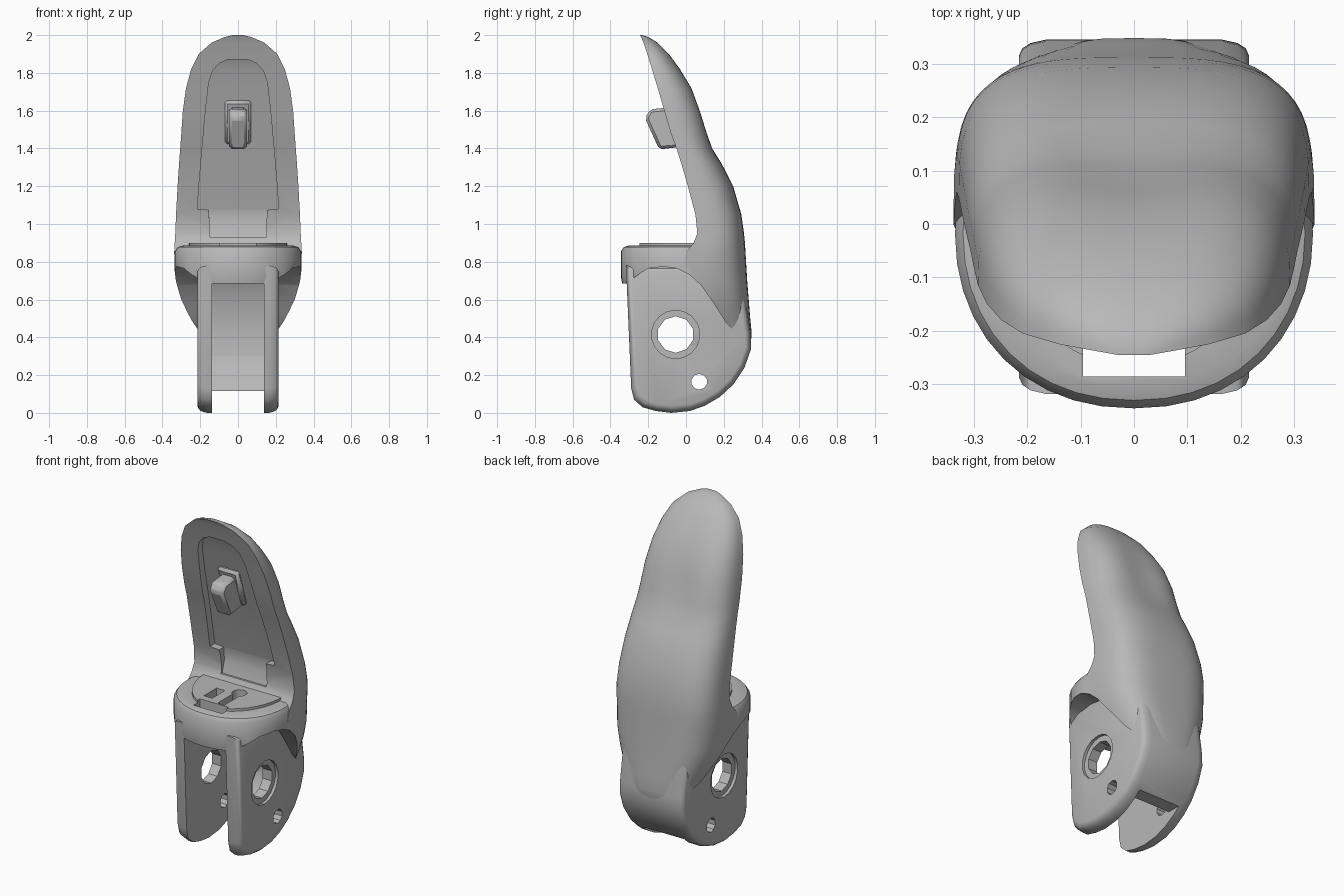
import bpy, bmesh, math
from mathutils import Matrix

if "Cube" in bpy.data.objects:
    bpy.data.objects.remove(bpy.data.objects["Cube"])

grey = bpy.data.materials.new("matte grey")
grey.use_nodes = True
grey.diffuse_color = (0.48, 0.48, 0.48, 1)
grey.node_tree.nodes["Principled BSDF"].inputs["Base Color"].default_value = grey.diffuse_color


def finish(bm, name):
    bmesh.ops.recalc_face_normals(bm, faces=bm.faces)
    mesh = bpy.data.meshes.new(name)
    bm.to_mesh(mesh)
    bm.free()
    mesh.materials.append(grey)
    obj = bpy.data.objects.new(name, mesh)
    bpy.context.collection.objects.link(obj)
    return obj


def loft(name, rings):
    """Skin closed rings of points and cap both ends."""
    bm = bmesh.new()
    loops = [[bm.verts.new(p) for p in ring] for ring in rings]
    n = len(loops[0])
    for a, b in zip(loops, loops[1:]):
        for i in range(n):
            j = (i + 1) % n
            bm.faces.new((a[i], a[j], b[j], b[i]))
    bm.faces.new(loops[0][::-1])
    bm.faces.new(loops[-1])
    return finish(bm, name)


def side_plate(name, outline, x0, x1):
    """Extrude a (y, z) outline from x0 to x1."""
    return loft(name, [[(x, y, z) for y, z in outline] for x in (x0, x1)])


def box(name, x0, x1, y0, y1, z0, z1):
    return side_plate(name, [(y0, z0), (y1, z0), (y1, z1), (y0, z1)], x0, x1)


def cylinder(name, radius, sides, x0, x1, y, z):
    turn = [math.tau * (i + 0.5) / sides for i in range(sides)]
    ring = [(y + radius * math.cos(a), z + radius * math.sin(a)) for a in turn]
    return side_plate(name, ring, x0, x1)


def volume(mesh):
    bm = bmesh.new()
    bm.from_mesh(mesh)
    result = bm.calc_volume(signed=True)
    bm.free()
    return result


def cut(cutter, *parts):
    """Subtract the cutter, using the first solver that gives a sound solid."""
    for part in parts:
        before = volume(part.data)
        for solver in ('EXACT', 'MANIFOLD', 'FLOAT'):
            mod = part.modifiers.new("cut", 'BOOLEAN')
            mod.operation, mod.solver, mod.object = 'DIFFERENCE', solver, cutter
            graph = bpy.context.evaluated_depsgraph_get()
            result = bpy.data.meshes.new_from_object(part.evaluated_get(graph))
            part.modifiers.remove(mod)
            if before * 0.3 < volume(result) < before * 0.9999:
                part.data = result
                break
    bpy.data.objects.remove(cutter)


def bevel(obj, width, angle):
    mod = obj.modifiers.new("round", 'BEVEL')
    mod.width, mod.segments = width, 1
    mod.limit_method, mod.angle_limit = 'ANGLE', math.radians(angle)


def power(value, p):
    return math.copysign(abs(value) ** p, value)


# Fingertip shell: height, half width, front y, back y
SHELL = [
    (0.30, 0.175, 0, 0.315), (0.36, 0.2, 0, 0.342), (0.42, 0.225, 0, 0.348),
    (0.5, 0.265, -0.02, 0.34), (0.6, 0.305, -0.02, 0.332), (0.7, 0.33, -0.02, 0.324),
    (0.85, 0.338, 0, 0.315),
    (0.9, 0.335, 0.04, 0.312), (0.95, 0.332, 0.06, 0.307), (1.05, 0.328, 0.05, 0.293),
    (1.2, 0.32, 0.01, 0.25), (1.32, 0.312, -0.025, 0.19), (1.4, 0.306, -0.05, 0.145),
    (1.48, 0.3, -0.08, 0.125), (1.6, 0.292, -0.115, 0.093), (1.72, 0.275, -0.15, 0.04),
    (1.82, 0.248, -0.18, -0.03), (1.9, 0.208, -0.205, -0.09), (1.96, 0.14, -0.225, -0.15),
    (1.99, 0.07, -0.238, -0.2), (2.0, 0.03, -0.245, -0.23)]


def front_y(z):
    for a, b in zip(SHELL, SHELL[1:]):
        if a[0] <= z <= b[0]:
            return a[2] + (b[2] - a[2]) * (z - a[0]) / (b[0] - a[0])


def shell_ring(z, w, front, back, steps=28):
    # squarer below, rounder towards the tip
    blend = min(max((z - 0.8) / 0.7, 0), 1)
    ring = []
    for i in range(steps + 1):
        a = math.pi * i / steps
        x = w * power(math.cos(a), 0.6 + 0.15 * blend)
        y = front + (back - front) * power(math.sin(a), 0.56 + 0.14 * blend)
        # shallow nail hollow on the back
        y -= 0.03 * math.exp(-(x / 0.14) ** 2 - ((z - 1.58) / 0.15) ** 2) * math.sin(a)
        ring.append((x, y, z))
    return ring


shell = loft("fingertip_shell", [shell_ring(*row) for row in SHELL])


# Round collar around the joint
def collar_ring(z, inset, steps=40):
    turn = [math.tau * i / steps for i in range(steps)]
    return [((0.335 - inset) * power(math.cos(a), 0.92),
             -0.018 + (0.327 - inset) * power(math.sin(a), 0.95), z) for a in turn]


collar = loft("collar", [collar_ring(0.68, 0.008), collar_ring(0.72, 0),
                         collar_ring(0.855, 0), collar_ring(0.877, 0.015),
                         collar_ring(0.885, 0.04)])

# Raised plate on the collar
plate = loft("collar_plate", [[(0.26 * math.cos(a), 0.06 + 0.33 * math.sin(a), z)
                               for a in [math.pi + math.pi * i / 20 for i in range(21)]]
                              for z in (0.86, 0.9)])

# Hinge fork with rounded outer edges
FORK = [(-0.318, 0.78), (-0.29, 0.13), (-0.275, 0.07), (-0.23, 0.03), (-0.16, 0.01),
        (-0.08, 0), (0.02, 0.01), (0.1, 0.038), (0.18, 0.085), (0.25, 0.15), (0.31, 0.24),
        (0.345, 0.34), (0.342, 0.42), (0.3, 0.7), (0.2, 0.78)]
edges = [(-0.215, 0.91), (-0.209, 0.95), (-0.194, 0.98), (-0.165, 1)]
edges += [(-x, s) for x, s in reversed(edges)]
fork = loft("hinge_fork", [[(x, 0.02 + (y - 0.02) * s, 0.42 + (z - 0.42) * s)
                            for y, z in FORK] for x, s in edges])

# Arched skirt openings on both sides
SKIRT = [(-0.5, 0.67), (-0.3, 0.67), (-0.27, 0.72), (-0.2, 0.765), (-0.12, 0.775),
         (-0.05, 0.765), (0.02, 0.73), (0.08, 0.675), (0.15, 0.575), (0.21, 0.48),
         (0.25, 0.435), (0.3, 0.41), (0.5, 0.41), (0.5, 0.1), (-0.5, 0.1)]
for s in (-1, 1):
    cut(side_plate("skirt_cutter", SKIRT, s * 0.205, s * 0.6), shell, collar)

# Slot between the fork arms, closed by the back wall
SLOT = [(-0.6, -0.1), (0.6, -0.1), (0.6, 0.115), (0.13, 0.115), (0.14, 0.145), (0.2, 0.2),
        (0.24, 0.29), (0.255, 0.42), (0.24, 0.6), (0.2, 0.685), (-0.6, 0.685)]
cut(side_plate("slot_cutter", SLOT, -0.138, 0.138), fork, shell, collar)

# Pin holes with shallow counterbores
cut(cylinder("pin_cutter", 0.097, 10, -0.5, 0.5, -0.055, 0.415), fork, shell)
cut(cylinder("small_pin_cutter", 0.042, 10, -0.5, 0.5, 0.07, 0.165), fork)
for s in (-1, 1):
    cut(cylinder("bore_cutter", 0.128, 18, s * 0.198, s * 0.5, -0.055, 0.415), fork, shell)

# Pad tray in the front: height, half width, depth
TRAY = [(0.93, 0.15, 0.012), (1.0, 0.15, 0.03), (1.075, 0.155, 0.045), (1.08, 0.215, 0.045),
        (1.2, 0.207, 0.045), (1.4, 0.19, 0.045), (1.6, 0.172, 0.045), (1.75, 0.155, 0.042),
        (1.81, 0.135, 0.04), (1.85, 0.1, 0.035), (1.872, 0.05, 0.03)]
cut(loft("tray_cutter", [[(-w, -0.6, z), (w, -0.6, z), (w, front_y(z) + d, z),
                          (-w, front_y(z) + d, z)] for z, w, d in TRAY]), shell)

# Cable openings in the collar plate
cut(box("cable_cutter", -0.095, 0.095, -0.285, -0.225, 0.6, 1.0), collar, plate, fork)
cut(box("left_slot_cutter", -0.1, -0.045, -0.18, -0.06, 0.8, 1.0), collar, plate)
cut(box("right_slot_cutter", 0.015, 0.06, -0.215, -0.04, 0.8, 1.0), collar, plate)
keyhole = cylinder("keyhole_cutter", 0.042, 12, -0.1, 0.1, 0, 0)
keyhole.data.transform(Matrix.Translation((0.038, -0.04, 0.9)) @ Matrix.Rotation(math.pi / 2, 4, 'Y'))
cut(keyhole, collar, plate)

# Mounting peg on its low base
peg_base = side_plate("peg_base", [(-0.11, 1.65), (-0.035, 1.42), (0.02, 1.43), (-0.06, 1.66)],
                      -0.07, 0.07)
bevel(peg_base, 0.015, 50)
peg = side_plate("mounting_peg", [(-0.217, 1.56), (-0.19, 1.607), (-0.06, 1.62),
                                  (-0.01, 1.41), (-0.142, 1.395)], -0.047, 0.047)
bevel(peg, 0.015, 40)

# Shading
bpy.ops.object.select_all(action='DESELECT')
for obj in (shell, collar, plate, fork, peg_base, peg):
    obj.select_set(True)
bpy.context.view_layer.objects.active = shell
bpy.ops.object.shade_smooth_by_angle(angle=math.radians(35))
